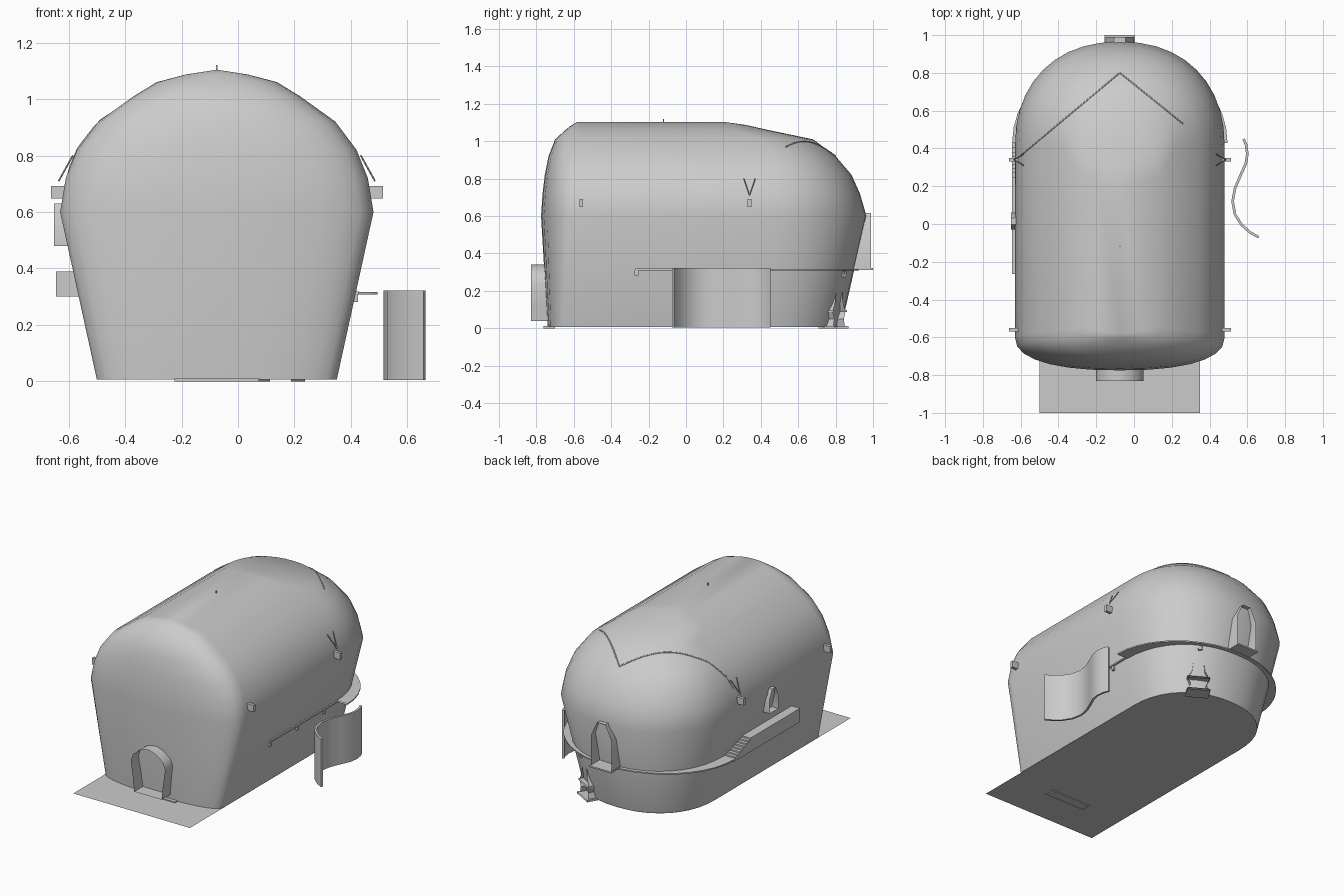
import bpy, bmesh, math
from mathutils import Vector
from mathutils.bvhtree import BVHTree

if "Cube" in bpy.data.objects:
    bpy.data.objects.remove(bpy.data.objects["Cube"])

CX = -0.075  # centre line of the hall


def make(name, verts, faces, smooth=None, solid=True):
    me = bpy.data.meshes.new(name)
    me.from_pydata(verts, [], faces)
    bm = bmesh.new()
    bm.from_mesh(me)
    bmesh.ops.remove_doubles(bm, verts=bm.verts, dist=0.0005)
    bmesh.ops.recalc_face_normals(bm, faces=bm.faces)
    bm.to_mesh(me)
    bm.free()
    ob = bpy.data.objects.new(name, me)
    bpy.context.collection.objects.link(ob)
    if smooth:
        bpy.ops.object.select_all(action='DESELECT')
        ob.select_set(True)
        bpy.context.view_layer.objects.active = ob
        bpy.ops.object.shade_smooth_by_angle(angle=math.radians(smooth))
    return ob


def box(name, x0, x1, y0, y1, z0, z1):
    v = [(x, y, z) for x in (x0, x1) for y in (y0, y1) for z in (z0, z1)]
    f = [(0, 1, 3, 2), (4, 6, 7, 5), (0, 4, 5, 1), (2, 3, 7, 6), (0, 2, 6, 4), (1, 5, 7, 3)]
    return make(name, v, f)


def tube(name, pts, r):
    cu = bpy.data.curves.new(name, 'CURVE')
    cu.dimensions = '3D'
    cu.bevel_depth = r
    cu.bevel_resolution = 1
    sp = cu.splines.new('POLY')
    sp.points.add(len(pts) - 1)
    for p, c in zip(sp.points, pts):
        p.co = (*c, 1)
    ob = bpy.data.objects.new(name, cu)
    bpy.context.collection.objects.link(ob)


def spow(v, p):
    return math.copysign(abs(v) ** p, v)


def back_arc(w, c, yb, n, p=0.9):
    return [(CX + w * spow(math.cos(a), p), c + (yb - c) * abs(math.sin(a)) ** p)
            for a in (math.pi * i / n for i in range(n + 1))]


def front_arc(w, f0, yf, n, p=0.85):
    return [(CX - w * spow(math.cos(a), p), f0 + (yf - f0) * abs(math.sin(a)) ** p)
            for a in (math.pi * i / n for i in range(n + 1))]


# hall shell: z, half width, back y, back arc centre, front corner y, front y
levels = [(0.007, 0.425, 0.83, 0.41, -0.65, -0.74),
          (0.60, 0.555, 0.965, 0.41, -0.60, -0.775),
          (0.72, 0.535, 0.93, 0.41, -0.59, -0.767),
          (0.82, 0.495, 0.885, 0.41, -0.58, -0.755),
          (0.92, 0.42, 0.80, 0.41, -0.57, -0.735),
          (1.01, 0.295, 0.68, 0.40, -0.56, -0.70),
          (1.06, 0.213, 0.44, 0.24, -0.55, -0.645),
          (1.087, 0.11, 0.32, 0.22, -0.56, -0.61),
          (1.104, 0.0, 0.20, 0.20, -0.58, -0.58)]
verts, faces = [], []
for z, w, yb, c, f0, yf in levels:
    ring = back_arc(w, c, yb, 20) + front_arc(w, f0, yf, 14)
    verts += [(x, y, z) for x, y in ring]
n = len(ring)
for k in range(len(levels) - 1):
    for i in range(n):
        j = (i + 1) % n
        faces.append((k * n + i, k * n + j, (k + 1) * n + j, (k + 1) * n + i))
hall = make("hall_shell", verts, faces, 40)
tree = BVHTree.FromPolygons([Vector(v) for v in verts], faces)

# floor with front apron
fl = back_arc(0.425, 0.41, 0.83, 20) + [(-0.5, -1.0), (0.35, -1.0)]
make("floor_apron", [(x, y, 0.006) for x, y in fl], [tuple(range(len(fl)))])
box("door_sill", -0.225, 0.075, -0.762, -0.70, 0.0, 0.012)


# open hoods around the doors and windows
def hood(name, prof, org, ang, d0, d1, closed=False):
    out = Vector((math.cos(ang), math.sin(ang), 0))
    side = Vector((-out.y, out.x, 0))
    full = list(prof) + [(-u, z) for u, z in reversed(prof)]
    vs = []
    for u, z in full:
        for d in (d0, d1):
            vs.append(Vector((org[0], org[1], z)) + side * u + out * d)
    m = len(full)
    fs = [(2 * i, 2 * i + 1, (2 * i + 3) % (2 * m), (2 * i + 2) % (2 * m))
          for i in range(m if closed else m - 1)]
    return make(name, vs, fs, 35)


hood("front_door_hood", [(.10, .04), (.108, .12), (.125, .24), (.108, .285), (.06, .325), (.015, .34)],
     (CX, -0.73), -math.pi / 2, 0, 0.10, True)
hood("back_door_hood", [(.075, .315), (.075, .52), (.03, .615)], (CX, 0.88), math.pi / 2, 0, 0.11, True)
box("back_door_step", CX - .08, CX + .08, 0.88, 1.0, 0.312, 0.322)
hood("left_window_hood", [(.045, .48), (.045, .575), (.018, .63)], (-0.60, 0.015), math.pi, 0, 0.052, True)
ang = math.radians(60)
hood("lower_gate", [(.06, .01), (.05, .05), (.068, .09), (.04, .14), (.03, .22)],
     (0.125, 0.745), ang, 0, 0.085)
hood("lower_gate_base", [(.072, .0), (.072, .012)], (0.125, 0.745), ang, 0, 0.10, True)
hood("lower_gate_band", [(.07, .088), (.07, .098)], (0.125, 0.745), ang, 0, 0.092, True)
hood("lower_gate_lamp", [(.012, .275), (.012, .305)], (0.145, 0.79), ang, 0, 0.07, True)

# gallery ledge round the back
inner = back_arc(0.47, 0.43, 0.87, 20)
outer = back_arc(0.57, 0.43, 0.925, 20, 1.0)
m = len(inner)
vs = [(x, y, z) for z in (0.308, 0.316) for r in (inner, outer) for x, y in r]
fs = []
for i in range(m - 1):
    for a, b in ((0, 1), (2, 3), (1, 3)):
        fs.append((a * m + i, a * m + i + 1, b * m + i + 1, b * m + i))
make("gallery_ledge", vs, fs, 35)

# left stair and raised walkway
box("left_walkway", -0.645, -0.55, -0.265, 0.25, 0.30, 0.39)
for i in range(8):
    y = 0.25 + i * 0.022
    box("left_step", -0.645, -0.55, y, y + 0.022, 0.30, 0.38 - i * 0.0095)

# right rail with brackets
box("right_rail", 0.40, 0.428, -0.27, 0.43, 0.310, 0.319)
for y in (-0.265, 0.02, 0.30):
    box("rail_bracket", 0.40, 0.425, y - 0.01, y + 0.01, 0.282, 0.312)

# free-standing curved wall
path = [(.66, -.07), (.615, -.045), (.57, -.005), (.535, .05), (.522, .12), (.535, .19),
        (.565, .26), (.592, .32), (.60, .37), (.593, .42), (.58, .45)]
vs = []
for i, (x, y) in enumerate(path):
    a, b = Vector(path[max(i - 1, 0)]), Vector(path[min(i + 1, len(path) - 1)])
    t = (b - a).normalized() * 0.007
    for s in (1, -1):
        for z in (0.005, 0.322):
            vs.append((x - s * t.y, y + s * t.x, z))
fs = []
for i in range(len(path) - 1):
    for a, b in ((0, 1), (1, 3), (3, 2), (2, 0)):
        fs.append((4 * i + a, 4 * i + b, 4 * i + 4 + b, 4 * i + 4 + a))
e = 4 * (len(path) - 1)
fs += [(0, 1, 3, 2), (e, e + 1, e + 3, e + 2)]
make("curved_wall", vs, fs, 35)

# lamp blocks and their stays, mirrored left and right
for s in (1, -1):
    for y in (-0.56, 0.34):
        xs = sorted((CX + s * 0.535, CX + s * 0.588))
        box("lamp_block", *xs, y - 0.01, y + 0.01, 0.648, 0.692)
    for y in (0.31, 0.37):
        tube("lamp_stay", [(CX + s * 0.56, 0.34, 0.71), (CX + s * 0.51, y, 0.80)], 0.003)


# thin ribs laid over the rear roof
def rib(name, a, b):
    pts = []
    for i in range(21):
        p = Vector(a).lerp(Vector(b), i / 20)
        hit = tree.ray_cast(Vector((p.x, p.y, 3)), Vector((0, 0, -1)))[0]
        if hit:
            pts.append(hit)
    tube(name, pts, 0.004)


rib("roof_rib_left", (-0.62, 0.345), (CX, 0.80))
rib("roof_rib_right", (CX, 0.80), (0.26, 0.53))
box("roof_finial", CX - .003, CX + .003, -0.123, -0.117, 1.09, 1.12)
